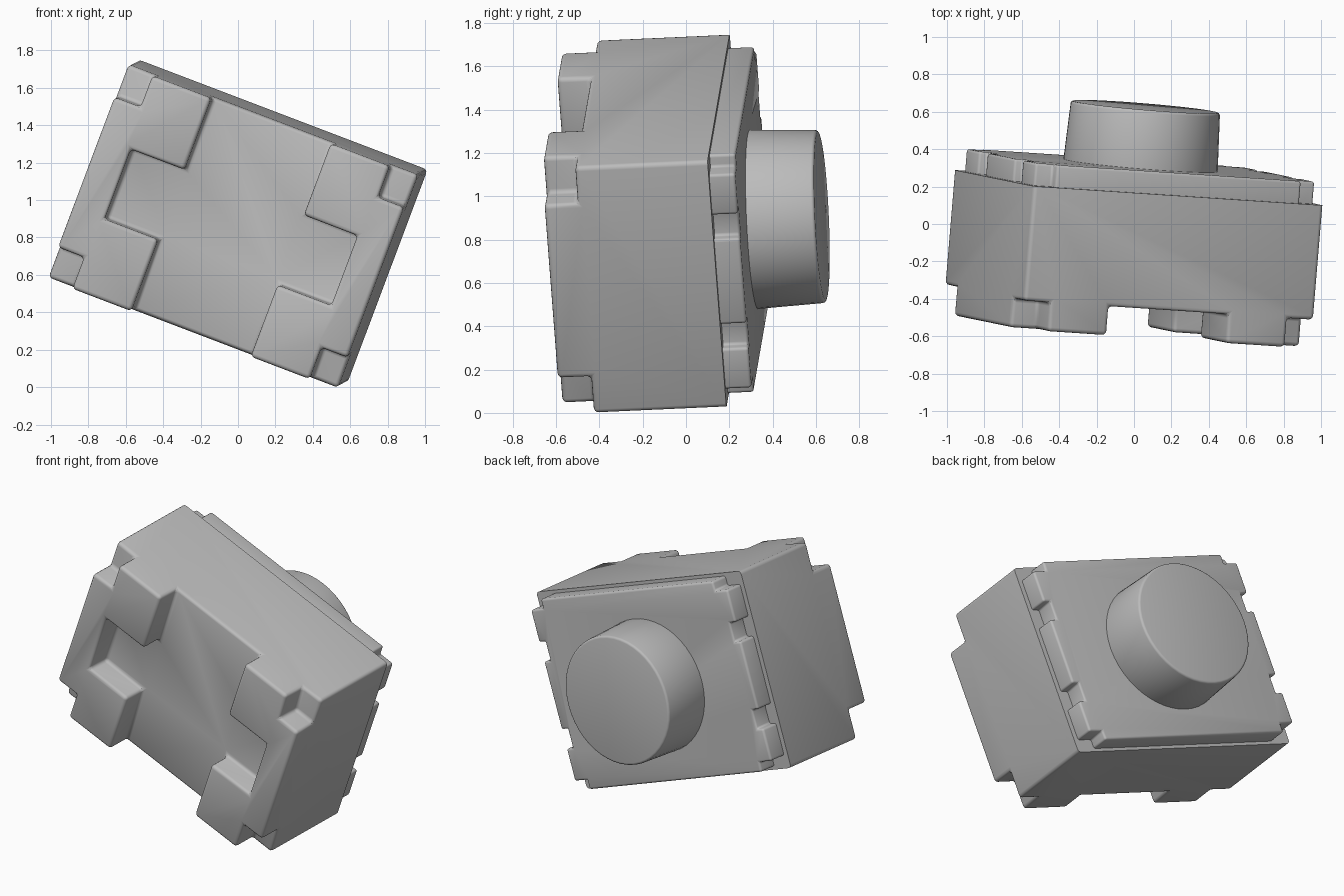
import bpy, bmesh
from math import radians, cos, sin
from mathutils import Matrix, Vector

if "Cube" in bpy.data.objects:
    bpy.data.objects.remove(bpy.data.objects["Cube"], do_unlink=True)

grey = bpy.data.materials.new("plain_grey")
grey.use_nodes = True
colour = (0.5, 0.5, 0.5, 1)
grey.diffuse_color = colour
grey.node_tree.nodes["Principled BSDF"].inputs["Base Color"].default_value = colour

# tilted frame: u along the long side, v along the short side, f out of the front
f = -Vector((0.083, 0.995, 0.045)).normalized()
u = Vector((cos(radians(20.6)), 0, -sin(radians(20.6))))
u = (u - f * u.dot(f)).normalized()
v = f.cross(u)
frame = Matrix.Translation((0.009, 0, 0.879)) @ Matrix((u, v, f)).transposed().to_4x4()


def four_way(quarter):
    """Complete an outline from its +u +v quarter."""
    half = quarter + [(-a, b) for a, b in reversed(quarter)]
    return half + [(-a, -b) for a, b in half]


def prism(name, outline, low, high):
    bm = bmesh.new()
    base = bm.faces.new([bm.verts.new((a, b, low)) for a, b in outline])
    top = bmesh.ops.extrude_face_region(bm, geom=[base])["geom"]
    verts = [g for g in top if isinstance(g, bmesh.types.BMVert)]
    bmesh.ops.translate(bm, verts=verts, vec=(0, 0, high - low))
    bmesh.ops.recalc_face_normals(bm, faces=bm.faces)
    mesh = bpy.data.meshes.new(name)
    bm.to_mesh(mesh)
    bm.free()
    ob = bpy.data.objects.new(name, mesh)
    bpy.context.collection.objects.link(ob)
    ob.matrix_world = frame
    mesh.materials.append(grey)
    return ob


def activate(ob):
    bpy.ops.object.select_all(action="DESELECT")
    ob.select_set(True)
    bpy.context.view_layer.objects.active = ob


def apply(ob, kind, **settings):
    activate(ob)
    mod = ob.modifiers.new(kind, kind)
    for key, value in settings.items():
        setattr(mod, key, value)
    bpy.ops.object.modifier_apply(modifier=mod.name)


def cut(ob, outline, low, high):
    cutter = prism("cutter", outline, low, high)
    cutter.hide_render = True
    bpy.context.view_layer.update()
    apply(ob, "BOOLEAN", object=cutter, operation="DIFFERENCE", solver="EXACT")
    bpy.data.objects.remove(cutter, do_unlink=True)


def round_edges(ob, width):
    apply(ob, "BEVEL", width=width, segments=3, limit_method="ANGLE",
          angle_limit=radians(40))


def smooth(ob):
    activate(ob)
    bpy.ops.object.shade_smooth_by_angle(angle=radians(35))


# body: rounded block with a stepped channel and four notched corners in front
BACK = -0.195
body = prism("body", four_way([(0.83, 0.61)]), BACK - 0.1, 0.575)
cut(body, four_way([(0.65, 0.2), (0.342, 0.2), (0.342, 0.8)]), 0.42, 0.8)
for su in (-1, 1):
    for sv in (-1, 1):
        corner = [(0.68, 0.43), (1, 0.43), (1, 0.8), (0.68, 0.8)]
        cut(body, [(su * a, sv * b) for a, b in corner], 0.42, 0.8)
round_edges(body, 0.022)

# trim the body to a sharp back rim
bm = bmesh.new()
bm.from_mesh(body.data)
bmesh.ops.bisect_plane(bm, geom=bm.verts[:] + bm.edges[:] + bm.faces[:],
                       plane_co=(0, 0, BACK), plane_no=(0, 0, -1), clear_outer=True)
bmesh.ops.holes_fill(bm, edges=[e for e in bm.edges if e.is_boundary], sides=0)
bmesh.ops.recalc_face_normals(bm, faces=bm.faces)
bm.to_mesh(body.data)
bm.free()
smooth(body)

# back plate: two notches on each short side and stepped corners
plate = prism("back_plate", four_way([
    (0.80, 0.21), (0.75, 0.21), (0.75, 0.33), (0.80, 0.33),
    (0.80, 0.53), (0.70, 0.53), (0.70, 0.59)]), -0.315, -0.12)
round_edges(plate, 0.014)
smooth(plate)

# round knob on the back, slightly tapered
bpy.ops.mesh.primitive_cone_add(vertices=48, radius1=0.4, radius2=0.415, depth=0.34)
knob = bpy.context.object
knob.name = "round_knob"
knob.matrix_world = frame @ Matrix.Translation((0, 0, -0.46))
knob.data.materials.append(grey)
round_edges(knob, 0.014)
smooth(knob)
